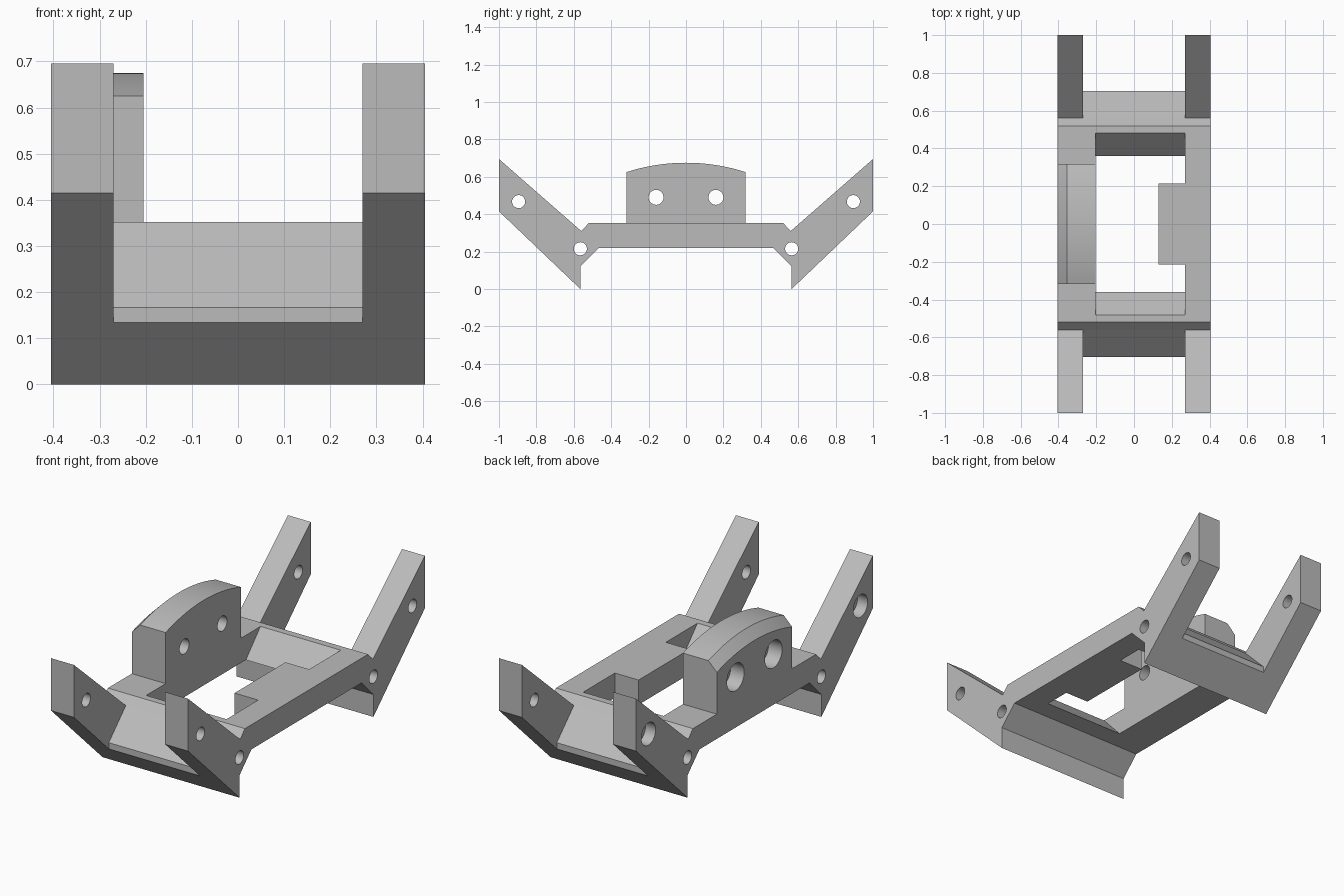
import bpy, bmesh, math

if "Cube" in bpy.data.objects:
    bpy.data.objects.remove(bpy.data.objects["Cube"])

grey = bpy.data.materials.new("light grey")
grey.diffuse_color = (0.5, 0.5, 0.5, 1)
grey.use_nodes = True
grey.node_tree.nodes["Principled BSDF"].inputs["Base Color"].default_value = grey.diffuse_color


def loft(name, rings):
    """Closed solid through (x, [(y, z), ...]) rings."""
    bm = bmesh.new()
    loops = [[bm.verts.new((x, y, z)) for y, z in pts] for x, pts in rings]
    n = len(loops[0])
    for a, b in zip(loops, loops[1:]):
        for i in range(n):
            j = (i + 1) % n
            bm.faces.new((a[i], a[j], b[j], b[i]))
    bm.faces.new(loops[0])
    bm.faces.new(loops[-1])
    bmesh.ops.recalc_face_normals(bm, faces=bm.faces)
    me = bpy.data.meshes.new(name)
    bm.to_mesh(me)
    bm.free()
    me.materials.append(grey)
    ob = bpy.data.objects.new(name, me)
    bpy.context.collection.objects.link(ob)
    return ob


def extrude(name, pts, x0, x1):
    return loft(name, [(x0, pts), (x1, pts)])


def cylinder(y, z, r, x0, x1):
    pts = [(y + r * math.cos(a * math.tau / 32), z + r * math.sin(a * math.tau / 32))
           for a in range(32)]
    return extrude("hole_cutter", pts, x0, x1)


def combine(target, tool, op):
    m = target.modifiers.new(op, 'BOOLEAN')
    m.operation, m.object, m.solver = op, tool, 'EXACT'
    bpy.context.view_layer.objects.active = target
    bpy.ops.object.modifier_apply(modifier=m.name)
    bpy.data.objects.remove(tool)


# Full-width body from the side profile, mirrored front to back
half = [(0.465, 0.22), (0.565, 0.12), (0.565, 0), (1, 0.415),
        (1, 0.695), (0.56, 0.31), (0.52, 0.352)]
body = extrude("cradle_frame", half + [(-y, z) for y, z in reversed(half)], -0.405, 0.405)

# Gap between the arms, leaving a sloped cross bar at each end
gap = [(0.505, 0.367), (0.705, 0.167), (0.705, -0.1), (1.1, -0.1), (1.1, 1), (0.505, 1)]
for s in (1, -1):
    combine(body, extrude("gap_cutter", [(s * y, z) for y, z in gap], -0.27, 0.27), 'DIFFERENCE')

# Opening with sloped ends
opening = [(-0.35, 0.21), (0.35, 0.21), (0.492, 0.362), (-0.492, 0.362)]
combine(body, extrude("opening_cutter", opening, -0.205, 0.27), 'DIFFERENCE')

# Tab on the right rail
tab = [(-0.215, 0.22), (0.215, 0.22), (0.215, 0.352), (-0.215, 0.352)]
combine(body, extrude("tab", tab, 0.13, 0.33), 'UNION')

# Arched plate on the left rail, chamfered along its outer top edge
w, rise, top = 0.318, 0.05, 0.675
R = (w * w + rise * rise) / (2 * rise)


def arch(drop):
    ys = [w - 2 * w * i / 24 for i in range(25)]
    return [(-w, 0.28), (w, 0.28)] + [
        (y, top - R + math.sqrt(R * R - y * y) - drop) for y in ys]


combine(body, loft("arched_plate", [(-0.405, arch(0.05)), (-0.355, arch(0)),
                                    (-0.205, arch(0))]), 'UNION')

# Bolt holes, with counterbores on the outer left side
for s in (1, -1):
    combine(body, cylinder(s * 0.565, 0.215, 0.035, -0.5, 0.5), 'DIFFERENCE')
    combine(body, cylinder(s * 0.895, 0.467, 0.035, -0.5, 0.5), 'DIFFERENCE')
    combine(body, cylinder(s * 0.16, 0.49, 0.04, -0.5, -0.1), 'DIFFERENCE')
    combine(body, cylinder(s * 0.895, 0.467, 0.06, -0.5, -0.345), 'DIFFERENCE')
    combine(body, cylinder(s * 0.16, 0.49, 0.073, -0.5, -0.325), 'DIFFERENCE')

bpy.ops.object.select_all(action='DESELECT')
body.select_set(True)
bpy.context.view_layer.objects.active = body
bpy.ops.object.shade_smooth_by_angle(angle=math.radians(30))
